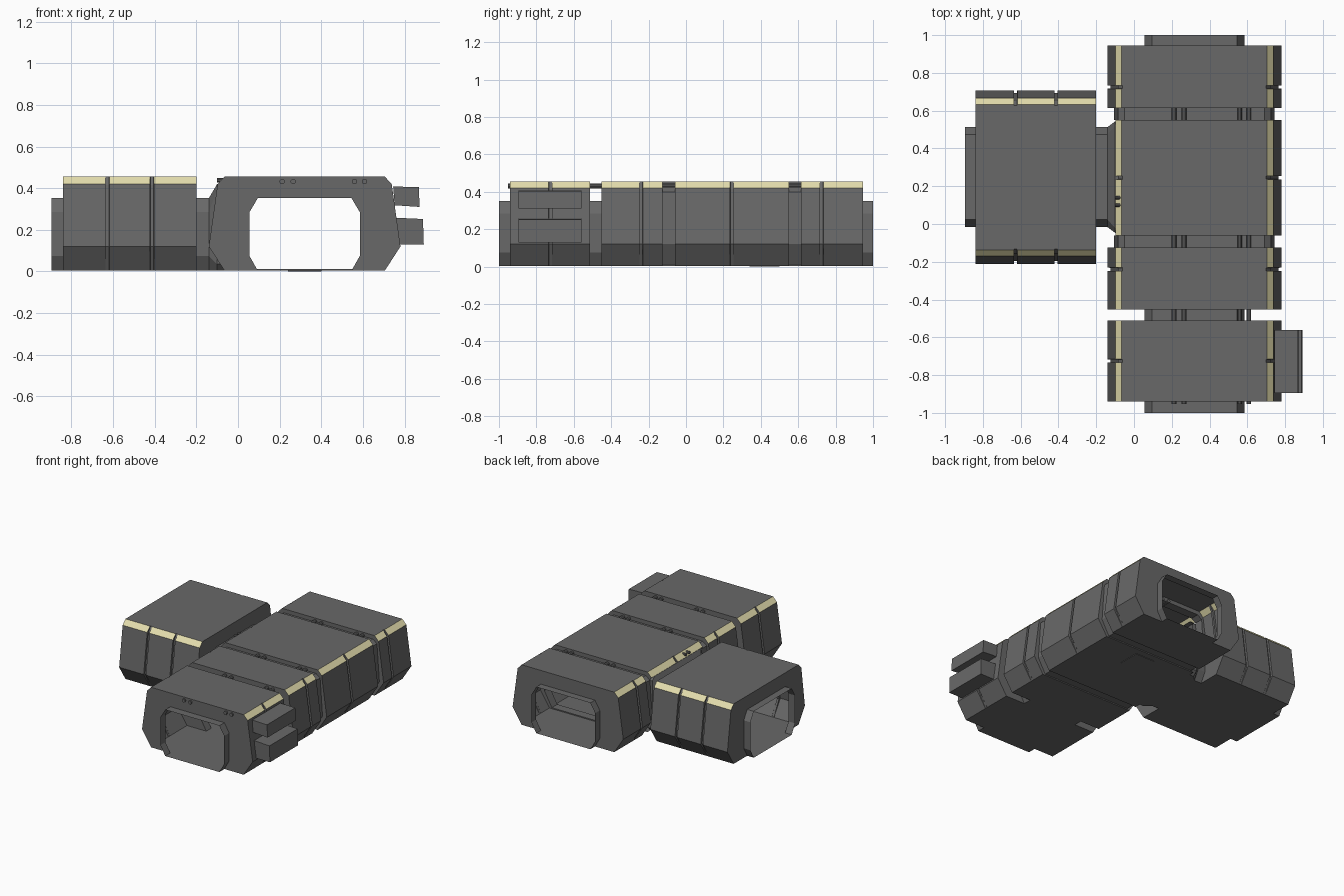
import bpy, bmesh, math
from mathutils import Matrix, Vector

if "Cube" in bpy.data.objects:
    bpy.data.objects.remove(bpy.data.objects["Cube"])


def material(name, color):
    m = bpy.data.materials.new(name)
    m.diffuse_color = (*color, 1)
    m.use_nodes = True
    m.node_tree.nodes["Principled BSDF"].inputs["Base Color"].default_value = m.diffuse_color
    return m


GREY = material("dark_grey", (0.14, 0.14, 0.14))
GLOW = material("pale_yellow", (0.78, 0.73, 0.42))


def octagon(b, l, u, t, z0, z1, z2, z3):
    """Mirrored eight-sided section: bottom, lower, upper and top half widths."""
    half = [(b, z0), (l, z1), (u, z2), (t, z3)]
    return half + [(-x, z) for x, z in reversed(half)]


OUTER = octagon(0.385, 0.46, 0.418, 0.385, 0.004, 0.12, 0.42, 0.455)
GROOVE = octagon(0.385, 0.445, 0.404, 0.38, 0.004, 0.12, 0.415, 0.455)
MID = octagon(0.365, 0.425, 0.405, 0.37, 0.012, 0.12, 0.40, 0.425)
COLLAR = octagon(0.225, 0.265, 0.265, 0.225, 0.004, 0.075, 0.285, 0.352)
FLARE = octagon(0.265, 0.295, 0.295, 0.27, 0.004, 0.035, 0.395, 0.42)


def finish(name, bm):
    bmesh.ops.recalc_face_normals(bm, faces=bm.faces)
    me = bpy.data.meshes.new(name)
    bm.to_mesh(me)
    bm.free()
    me.materials.append(GREY)
    me.materials.append(GLOW)
    ob = bpy.data.objects.new(name, me)
    bpy.context.collection.objects.link(ob)
    return ob


def loft(name, rings, place, skip=lambda a, b, i: False):
    """Open shell through (position, section) rings; chamfers become light strips."""
    bm = bmesh.new()
    loops = [[bm.verts.new(place(s, u, z)) for u, z in sec] for s, sec in rings]
    for k in range(len(rings) - 1):
        (sa, pa), (sb, pb) = rings[k], rings[k + 1]
        for i in range(8):
            if skip(sa, sb, i):
                continue
            j = (i + 1) % 8
            f = bm.faces.new((loops[k][i], loops[k][j], loops[k + 1][j], loops[k + 1][i]))
            if i in (2, 4) and pa is OUTER and pb is OUTER:
                f.material_index = 1
    return finish(name, bm)


def segment(a, b, grooves):
    """Outer shell from a to b with narrow panel grooves."""
    rings = [(a, OUTER)]
    for g in grooves:
        rings += [(g - 0.009, OUTER), (g - 0.008, GROOVE), (g + 0.008, GROOVE), (g + 0.009, OUTER)]
    return rings + [(b, OUTER)]


def link(a, b, sec):
    return [(a, sec), (b, sec)]


# Main corridor along y, open on its left where the side room joins
main = (link(-1.0, -0.94, COLLAR) + segment(-0.94, -0.512, [-0.725])
        + link(-0.512, -0.452, COLLAR) + segment(-0.452, -0.125, [-0.24])
        + link(-0.125, -0.06, MID) + segment(-0.06, 0.55, [0.245])
        + link(0.55, 0.615, MID) + segment(0.615, 0.945, [0.725])
        + link(0.945, 1.0, COLLAR))
loft("main_corridor", main, lambda s, u, z: (0.32 + u, s, z),
     lambda a, b, i: i in (5, 6) and a >= -0.06 and b <= 0.55)

# Side room along x, with its flared doorway into the corridor
room = (link(-0.895, -0.84, COLLAR) + segment(-0.84, -0.20, [-0.627, -0.413])
        + link(-0.20, -0.14, COLLAR) + link(-0.10, -0.065, FLARE))
loft("side_room", room, lambda s, u, z: (s, 0.248 + u, z))


# Pipe pairs bridging the gaps
def pipe(name, p, q, r=0.013):
    p, q = Vector(p), Vector(q)
    bm = bmesh.new()
    rot = (q - p).to_track_quat('Z', 'Y').to_matrix().to_4x4()
    bmesh.ops.create_cone(bm, cap_ends=True, segments=10, radius1=r, radius2=r,
                          depth=(q - p).length,
                          matrix=Matrix.Translation((p + q) / 2) @ rot)
    return finish(name, bm)


for a, b in ((-0.952, -0.93), (-0.52, -0.445), (-0.133, -0.052), (0.542, 0.623)):
    for x in (0.212, 0.265, 0.56, 0.608):
        pipe("roof_pipe", (x, a, 0.432), (x, b, 0.432))
for y in (0.1, 0.14):
    pipe("door_pipe", (-0.1, y, 0.438), (-0.05, y, 0.438), 0.01)


# Two equipment boxes on the right wall
def side_box(name, section, y0, y1):
    bm = bmesh.new()
    face = bm.faces.new([bm.verts.new((x, y0, z)) for x, z in section])
    ext = bmesh.ops.extrude_face_region(bm, geom=[face])
    moved = [v for v in ext["geom"] if isinstance(v, bmesh.types.BMVert)]
    bmesh.ops.translate(bm, verts=moved, vec=(0, y1 - y0, 0))
    return finish(name, bm)


side_box("upper_box", [(0.745, 0.408), (0.868, 0.405), (0.872, 0.31), (0.752, 0.318)], -0.895, -0.56)
side_box("lower_box", [(0.757, 0.258), (0.888, 0.252), (0.892, 0.13), (0.775, 0.13)], -0.895, -0.56)

# Small floor plate under the corridor
side_box("floor_plate", [(0.24, 0.0), (0.40, 0.0), (0.40, 0.004), (0.24, 0.004)], 0.34, 0.50)
